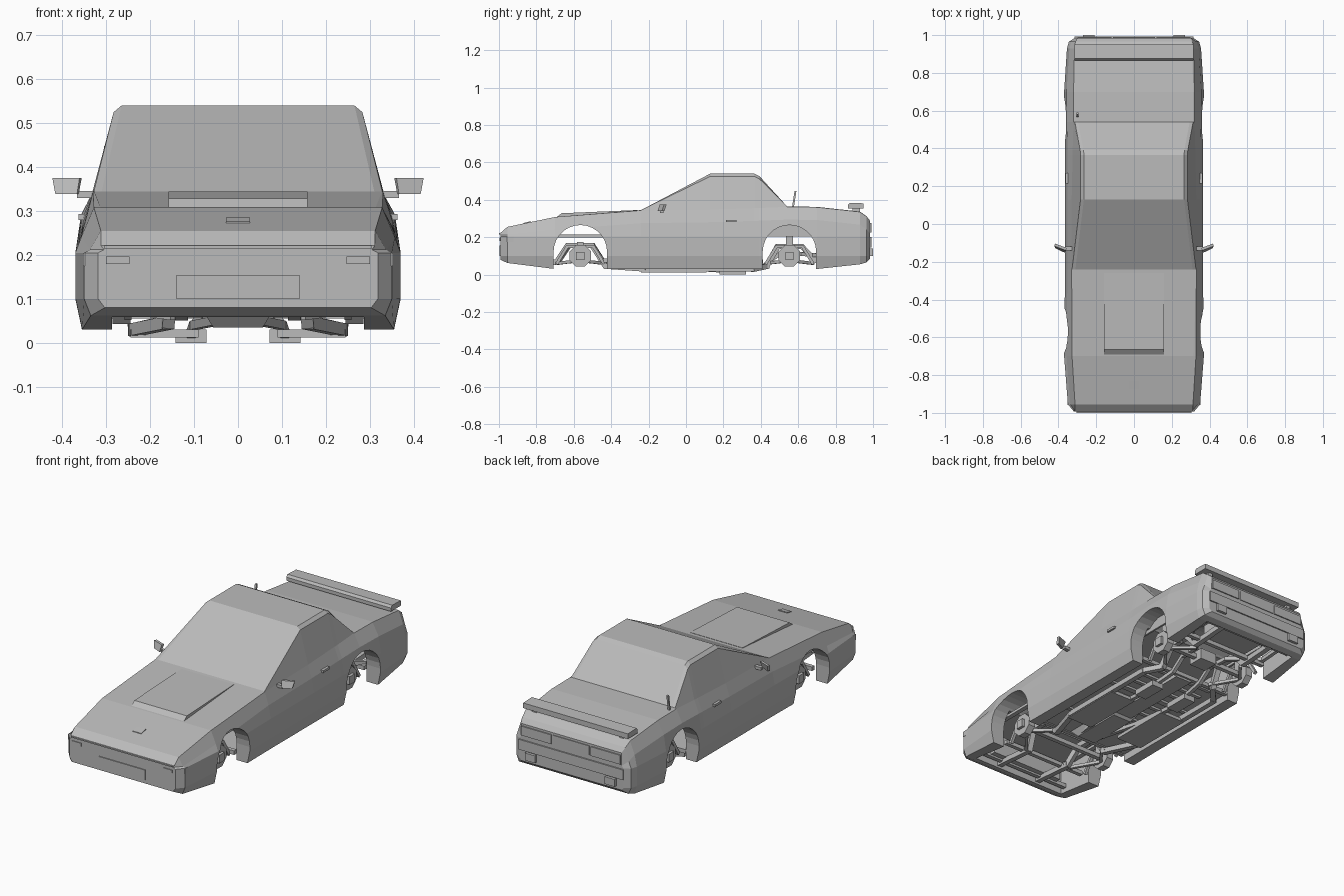
import bpy, bmesh, math
from mathutils import Matrix, Vector

old = bpy.data.objects.get("Cube")
if old:
    bpy.data.objects.remove(old, do_unlink=True)

grey = bpy.data.materials.new("plain grey")
grey.use_nodes = True
grey.diffuse_color = (0.5, 0.5, 0.5, 1)
grey.node_tree.nodes["Principled BSDF"].inputs["Base Color"].default_value = (0.5, 0.5, 0.5, 1)


def finish(name, bm, mirror=False):
    """Turn a bmesh into an object, optionally doubled across x = 0."""
    if mirror:
        copy = bmesh.ops.duplicate(bm, geom=bm.verts[:] + bm.edges[:] + bm.faces[:])
        for v in copy["geom"]:
            if isinstance(v, bmesh.types.BMVert):
                v.co.x = -v.co.x
    bmesh.ops.recalc_face_normals(bm, faces=bm.faces)
    mesh = bpy.data.meshes.new(name)
    bm.to_mesh(mesh)
    bm.free()
    mesh.materials.append(grey)
    obj = bpy.data.objects.new(name, mesh)
    bpy.context.collection.objects.link(obj)
    return obj


def boxes(name, specs, mirror=False):
    """Boxes given as x, y and z ranges."""
    bm = bmesh.new()
    for x0, x1, y0, y1, z0, z1 in specs:
        m = Matrix.Translation(((x0 + x1) / 2, (y0 + y1) / 2, (z0 + z1) / 2))
        bmesh.ops.create_cube(bm, size=1, matrix=m @ Matrix.Diagonal((x1 - x0, y1 - y0, z1 - z0, 1)))
    return finish(name, bm, mirror)


def beams(name, paths, w, h, mirror=False):
    """Square bars that follow each path of points."""
    bm = bmesh.new()
    for path in paths:
        for a, b in zip(path, path[1:]):
            a, b = Vector(a), Vector(b)
            turn = (b - a).to_track_quat('Y', 'Z').to_matrix().to_4x4()
            size = Matrix.Diagonal((w, (b - a).length + w / 2, h, 1))
            bmesh.ops.create_cube(bm, size=1, matrix=Matrix.Translation((a + b) / 2) @ turn @ size)
    return finish(name, bm, mirror)


def prism(name, profile, x0, x1, mirror=False):
    """A y-z profile extruded along x."""
    bm = bmesh.new()
    a = [bm.verts.new((x0, y, z)) for y, z in profile]
    b = [bm.verts.new((x1, y, z)) for y, z in profile]
    bm.faces.new(a)
    bm.faces.new(b)
    for i in range(len(a)):
        j = (i + 1) % len(a)
        bm.faces.new((a[i], a[j], b[j], b[i]))
    return finish(name, bm, mirror)


# Body shell: y, half width, sill height, belt height, belt half width, roof half width, roof height
stations = [
    (-0.993, 0.318, 0.08, 0.222, 0.312, 0.28, 0.222),
    (-0.955, 0.350, 0.062, 0.255, 0.312, 0.28, 0.255),
    (-0.70, 0.37, 0.03, 0.308, 0.328, 0.295, 0.308),
    (-0.24, 0.365, 0.03, 0.343, 0.33, 0.31, 0.345),
    (0.13, 0.365, 0.03, 0.348, 0.33, 0.265, 0.54),
    (0.365, 0.365, 0.03, 0.355, 0.325, 0.265, 0.54),
    (0.392, 0.365, 0.03, 0.356, 0.325, 0.267, 0.527),
    (0.54, 0.368, 0.03, 0.362, 0.32, 0.295, 0.365),
    (0.70, 0.37, 0.03, 0.36, 0.32, 0.295, 0.362),
    (0.93, 0.355, 0.055, 0.335, 0.315, 0.29, 0.337),
    (0.965, 0.345, 0.065, 0.31, 0.31, 0.285, 0.312),
    (0.985, 0.315, 0.085, 0.285, 0.30, 0.28, 0.287),
]
bm = bmesh.new()
rings = []
for y, w, sill, belt, bw, rw, roof in stations:
    drop = 0.015 if roof > 0.5 else 0
    half = [(w - 0.015, sill), (w, 0.10), (w, 0.205), (w - 0.013, max(belt - 0.068, 0.212)),
            (bw, belt), (rw + 0.018, roof - drop), (rw, roof)]
    ring = half + [(-x, z) for x, z in reversed(half)]
    rings.append([bm.verts.new((x, y, z)) for x, z in ring])
for r, s in zip(rings, rings[1:]):
    for i in range(len(r)):
        j = (i + 1) % len(r)
        bm.faces.new((r[i], r[j], s[j], s[i]))
bm.faces.new(rings[0])
bm.faces.new(rings[-1])
body = finish("body_shell", bm)

# Hollow underside and wheel arches
cutters = [boxes("underside_cutter", [(-0.287, 0.287, -0.93, 0.93, -0.2, 0.225)])]
for cy in (-0.565, 0.553):
    arc = [(cy + 0.143 * math.cos(math.pi * i / 14), 0.122 + 0.143 * math.sin(math.pi * i / 14))
           for i in range(15)]
    cutters.append(prism("arch_cutter", [(cy + 0.143, -0.1)] + arc + [(cy - 0.143, -0.1)], -0.5, 0.5))
bpy.context.view_layer.objects.active = body
for c in cutters:
    c.hide_render = True
    mod = body.modifiers.new("cut", 'BOOLEAN')
    mod.object = c
    mod.operation = 'DIFFERENCE'
    mod.solver = 'EXACT'
    bpy.ops.object.modifier_apply(modifier=mod.name)
    bpy.data.objects.remove(c, do_unlink=True)

# Hood
prism("hood_bulge", [(-0.695, 0.305), (-0.665, 0.328), (-0.26, 0.345), (-0.26, 0.30)], -0.158, 0.158)
prism("hood_plate", [(-0.87, 0.268), (-0.87, 0.276), (-0.83, 0.285), (-0.83, 0.275)], -0.027, 0.027)

# Nose details
boxes("front_plate", [(-0.14, 0.14, -0.998, -0.99, 0.10, 0.155)])
boxes("front_lamps", [(0.247, 0.30, -0.997, -0.99, 0.18, 0.197)], True)
boxes("nose_strip", [(-0.305, 0.305, -1.0, -0.985, 0.215, 0.222)])
boxes("corner_markers", [(0.335, 0.3525, -0.957, -0.915, 0.175, 0.205)], True)

# Tail details
boxes("tail_lamps", [(0.12, 0.298, 0.975, 0.991, 0.225, 0.275)], True)
boxes("rear_panel", [(-0.11, 0.11, 0.975, 0.989, 0.225, 0.275)])
boxes("rear_bumper", [(-0.315, 0.315, 0.97, 0.992, 0.145, 0.20)])
boxes("rear_bumper_blocks", [(0.21, 0.27, 0.96, 1.0, 0.10, 0.14)], True)

# Rear wing
prism("rear_wing", [(0.865, 0.353), (0.865, 0.372), (0.875, 0.384), (0.95, 0.381), (0.95, 0.353)], -0.315, 0.315)
boxes("wing_posts", [(0.25, 0.275, 0.89, 0.93, 0.32, 0.355)], True)

# Mirrors, handles and antenna
boxes("mirror_stalks", [(0.32, 0.366, -0.14, -0.12, 0.33, 0.346)], True)
bm = bmesh.new()
bmesh.ops.create_cube(bm, size=1, matrix=Matrix.Translation((0.389, -0.122, 0.357))
                      @ Matrix.Rotation(0.36, 4, 'Z') @ Matrix.Diagonal((0.066, 0.014, 0.036, 1)))
for v in bm.verts:
    if v.co.z < 0.35:
        v.co.x = 0.389 + (v.co.x - 0.389) * 0.8
        v.co.y -= 0.012
finish("mirrors", bm, True)
boxes("door_handles", [(0.345, 0.363, 0.215, 0.27, 0.28, 0.293)], True)
beams("antenna", [[(-0.30, 0.572, 0.36), (-0.30, 0.585, 0.445)]], 0.01, 0.01)

# Floor, sump and rear inner arches
boxes("floor_pan", [(-0.29, 0.29, -0.42, 0.41, 0.07, 0.08)])
boxes("tunnel", [(-0.05, 0.05, -0.15, 0.40, 0.048, 0.075)])
bm = bmesh.new()
bmesh.ops.create_cube(bm, size=1, matrix=Matrix.Translation((0, -0.24, 0.054)) @ Matrix.Diagonal((0.16, 0.36, 0.038, 1)))
for v in bm.verts:
    if v.co.z < 0.05:
        v.co.x *= 0.7
        v.co.y = -0.24 + (v.co.y + 0.24) * 0.8
finish("sump", bm)
boxes("floor_ribs", [(0.06, 0.20, y / 100, y / 100 + 0.02, 0.058, 0.072) for y in range(-20, 40, 8)], True)
boxes("rear_inner_arches", [(0.265, 0.275, 0.405, 0.70, 0.205, 0.262)], True)

# Ladder frame that rises over both axles
beams("frame_rails", [[(0.128, -0.93, 0.085), (0.128, -0.69, 0.065), (0.15, -0.63, 0.155), (0.15, -0.50, 0.155),
                       (0.16, -0.43, 0.045), (0.235, -0.22, 0.03), (0.235, 0.36, 0.03), (0.17, 0.43, 0.045),
                       (0.16, 0.49, 0.15), (0.16, 0.62, 0.15), (0.16, 0.69, 0.075), (0.16, 0.93, 0.09)]],
      0.028, 0.028, True)
beams("cross_members", [[(-x, y, z), (x, y, z)] for x, y, z in
                        [(0.28, -0.90, 0.09), (0.25, -0.73, 0.08), (0.28, -0.43, 0.075), (0.28, -0.23, 0.07),
                         (0.28, 0.12, 0.07), (0.28, 0.40, 0.07), (0.25, 0.73, 0.085), (0.28, 0.90, 0.09)]],
      0.022, 0.022)
beams("inner_wing_rails", [[(0.27, -0.92, 0.207), (0.27, -0.40, 0.207)]], 0.025, 0.015, True)
boxes("skid_rails", [(0.09, 0.245, -0.24, 0.11, 0.012, 0.03)], True)
boxes("silencers", [(0.072, 0.142, 0.18, 0.32, 0.0, 0.03)], True)
beams("exhaust_pipes", [[(0.05, -0.35, 0.05), (0.10, -0.10, 0.04), (0.107, 0.2, 0.02), (0.09, 0.42, 0.05),
                         (0.09, 0.50, 0.11), (0.10, 0.62, 0.11), (0.24, 0.75, 0.10), (0.24, 0.97, 0.115)]],
      0.02, 0.02, True)
boxes("rear_tank", [(-0.13, 0.13, 0.72, 0.90, 0.10, 0.18)])
boxes("radiator", [(-0.22, 0.22, -0.90, -0.86, 0.09, 0.2)])

# Axles, hubs and suspension arms
for name, cy in (("front", -0.565), ("rear", 0.553)):
    bm = bmesh.new()
    spin = Matrix.Translation((0.265, cy, 0.10)) @ Matrix.Rotation(math.pi / 2, 4, 'Y') @ Matrix.Rotation(math.pi / 8, 4, 'Z')
    bmesh.ops.create_cone(bm, cap_ends=True, segments=8, radius1=0.062, radius2=0.062, depth=0.04, matrix=spin)
    finish(name + "_hubs", bm, True)
    boxes(name + "_hub_caps", [(0.28, 0.30, cy - 0.022, cy + 0.022, 0.078, 0.122)], True)
    boxes(name + "_struts", [(0.23, 0.26, cy - 0.018, cy + 0.018, 0.10, 0.215 if cy > 0 else 0.175)], True)
    beams(name + "_arms", [[(0.15, cy + s * 0.125, 0.06), (0.25, cy, 0.075)] for s in (-1, 1)]
          + [[(0.25, cy + s * 0.125, 0.06), (0.25, cy + s * 0.07, 0.15), (0.25, cy, 0.15)] for s in (-1, 1)],
          0.016, 0.016, True)
    beams(name + "_axle", [[(-0.25, cy, 0.10), (0.25, cy, 0.10)]], 0.024, 0.024)
boxes("differential", [(-0.05, 0.05, 0.51, 0.60, 0.07, 0.13)])
